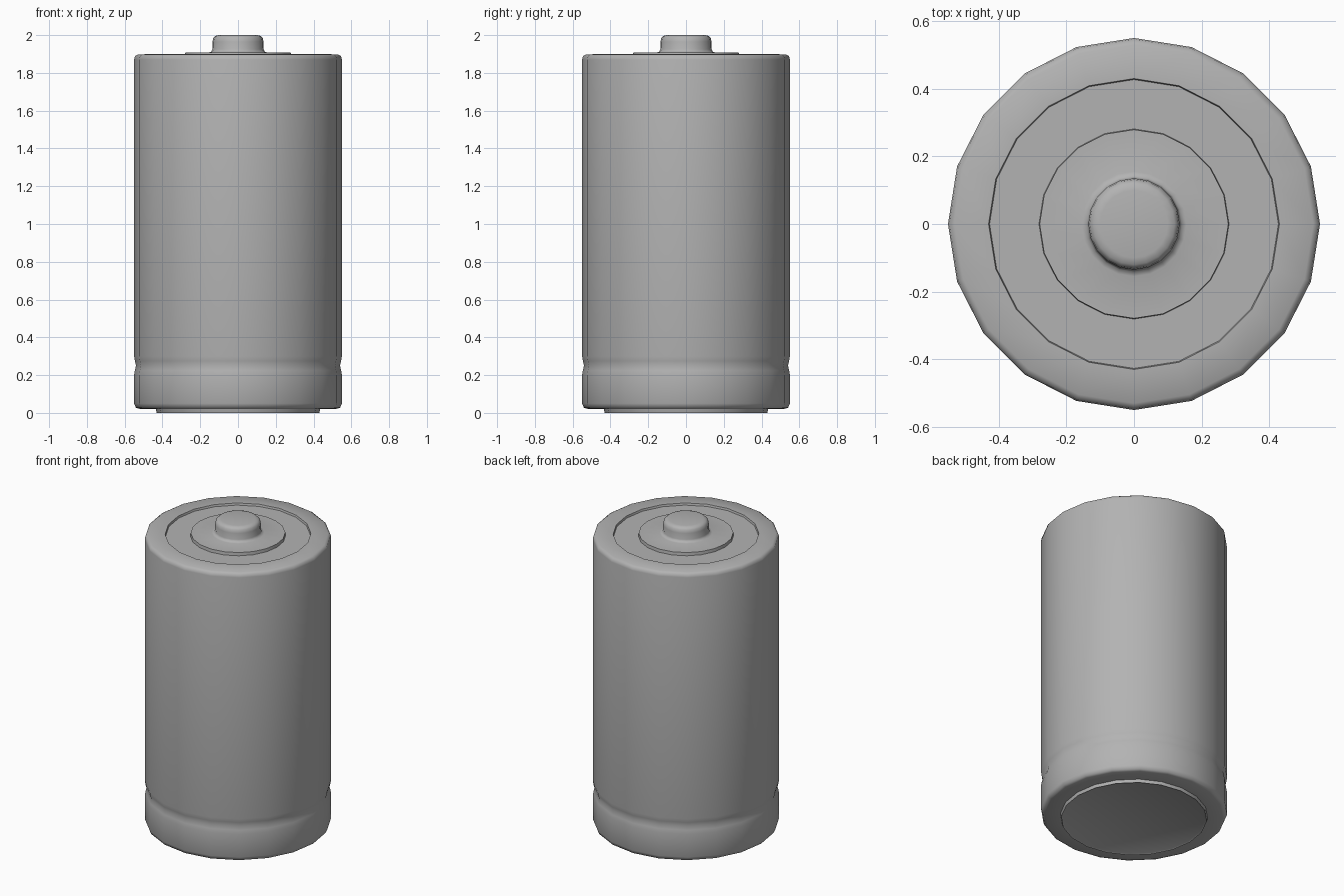
import bpy, bmesh, math

if "Cube" in bpy.data.objects:
    bpy.data.objects.remove(bpy.data.objects["Cube"])

SIDES = 20

grey = bpy.data.materials.new("plain grey")
grey.diffuse_color = (0.45, 0.45, 0.45, 1)
grey.use_nodes = True
grey.node_tree.nodes["Principled BSDF"].inputs["Base Color"].default_value = grey.diffuse_color


def lathe(name, profile):
    """Turn a closed (radius, z) profile, running bottom to top, around z."""
    bm = bmesh.new()
    rings = []
    for r, z in profile:
        if r == 0:
            rings.append([bm.verts.new((0, 0, z))] * SIDES)
        else:
            rings.append([bm.verts.new((r * math.cos(2 * math.pi * i / SIDES),
                                        r * math.sin(2 * math.pi * i / SIDES), z))
                          for i in range(SIDES)])
    for a, b in zip(rings, rings[1:]):
        for i in range(SIDES):
            j = (i + 1) % SIDES
            corners = list(dict.fromkeys([a[i], a[j], b[j], b[i]]))
            bm.faces.new(corners)
    bmesh.ops.recalc_face_normals(bm, faces=bm.faces)
    mesh = bpy.data.meshes.new(name)
    bm.to_mesh(mesh)
    bm.free()
    mesh.materials.append(grey)
    ob = bpy.data.objects.new(name, mesh)
    bpy.context.collection.objects.link(ob)
    bpy.ops.object.select_all(action='DESELECT')
    ob.select_set(True)
    bpy.context.view_layer.objects.active = ob
    bpy.ops.object.shade_smooth_by_angle(angle=math.radians(50))
    return ob


# One continuous casing: stepped base, crimped groove, rolled rim,
# sunken top plate, raised disc and rounded contact button
lathe("battery_casing", [
    # base contact plate
    (0, 0.005), (0.42, 0.005), (0.43, 0.0), (0.435, 0.02),
    # lower edge and crimp groove
    (0.525, 0.022), (0.541, 0.028), (0.55, 0.05),
    (0.55, 0.20), (0.546, 0.225), (0.54, 0.25), (0.546, 0.275), (0.55, 0.30),
    # wall and rolled top rim
    (0.55, 1.87), (0.546, 1.888), (0.53, 1.898), (0.43, 1.9),
    # sunken plate and raised disc
    (0.427, 1.887), (0.281, 1.887), (0.279, 1.907),
    # contact button
    (0.155, 1.908), (0.141, 1.913), (0.136, 1.925), (0.135, 1.965),
    (0.131, 1.985), (0.12, 1.996), (0.10, 2.0), (0, 2.0),
])
